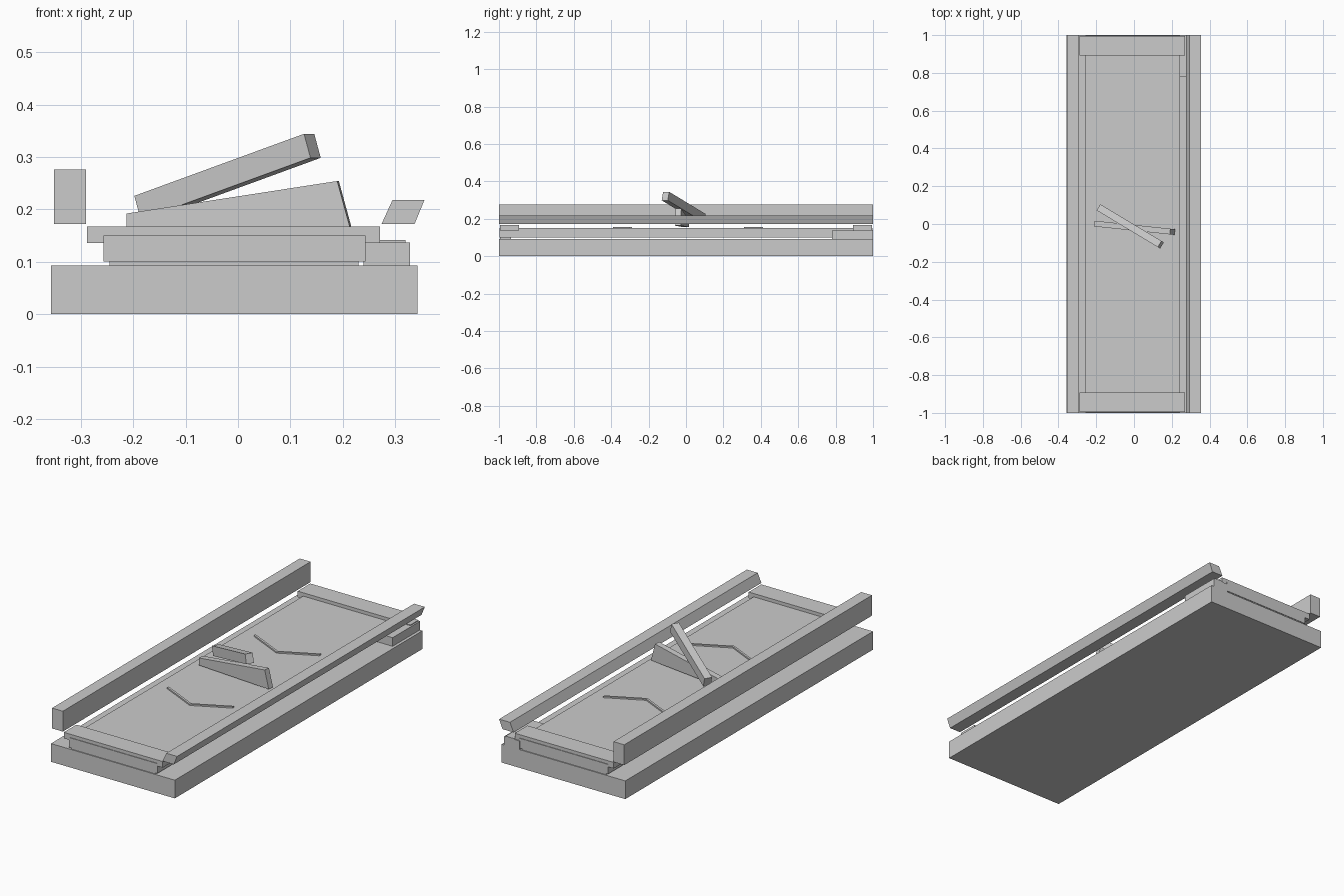
import bpy, bmesh
from math import radians
from mathutils import Matrix, Vector

if "Cube" in bpy.data.objects:
    bpy.data.objects.remove(bpy.data.objects["Cube"])


def prism(name, profile, depth, place):
    """Extrude a 2D profile symmetrically along local z, then place it."""
    bm = bmesh.new()
    low = [bm.verts.new(place @ Vector((u, v, -depth / 2))) for u, v in profile]
    top = [bm.verts.new(place @ Vector((u, v, depth / 2))) for u, v in profile]
    bm.faces.new(low[::-1])
    bm.faces.new(top)
    n = len(low)
    for i in range(n):
        j = (i + 1) % n
        bm.faces.new((low[i], low[j], top[j], top[i]))
    bmesh.ops.recalc_face_normals(bm, faces=bm.faces)
    mesh = bpy.data.meshes.new(name)
    bm.to_mesh(mesh)
    bm.free()
    ob = bpy.data.objects.new(name, mesh)
    bpy.context.collection.objects.link(ob)
    return ob


def box(name, x, y, z):
    """Box from (min, max) ranges."""
    prof = [(x[0], y[0]), (x[1], y[0]), (x[1], y[1]), (x[0], y[1])]
    return prism(name, prof, z[1] - z[0], Matrix.Translation((0, 0, sum(z) / 2)))


# turns an (x, z) profile upright so its depth runs along y
UPRIGHT = Matrix.Rotation(radians(90), 4, 'X')

# base and raised panel
box("base", (-0.357, 0.343), (-1, 1), (0, 0.093))
box("panel", (-0.257, 0.243), (-0.998, 0.998), (0.10, 0.15))

# end crossbars and the feet under the panel
for side, label in ((-1, "front"), (1, "back")):
    box(label + "_crossbar", (-0.288, 0.271), sorted((side * 0.893, side * 0.995)), (0.136, 0.167))
    box(label + "_foot", (-0.245, 0.23), sorted((side * 0.935, side * 0.995)), (0.093, 0.10))

# side rails: square on the left, slanted on the right
box("left_rail", (-0.351, -0.290), (-1, 1), (0.172, 0.276))
prism("right_rail", [(0.274, 0.172), (0.337, 0.172), (0.356, 0.218), (0.295, 0.218)], 2.0, UPRIGHT)

# block at the back right corner
box("corner_block", (0.24, 0.328), (0.78, 1), (0.093, 0.137))
box("corner_block_cap", (0.27, 0.32), (0.935, 1), (0.137, 0.141))

# V-shaped strips on the panel
w = 0.012
for y, label in ((-0.39, "front"), (0.31, "back")):
    vee = [(-0.19, y + 0.09), (0, y), (0.18, y + 0.09),
           (0.18, y + 0.09 + w), (0, y + w), (-0.19, y + 0.09 + w)]
    prism(label + "_chevron", vee, 0.008, Matrix.Translation((0, 0, 0.153)))

# wedge lying at the middle
prism("wedge", [(-0.212, 0.155), (0.217, 0.163), (0.192, 0.254), (-0.212, 0.192)], 0.03,
      Matrix.Translation((0, -0.02, 0)) @ Matrix.Rotation(radians(-6), 4, 'Z') @ UPRIGHT)

# tilted bar crossing over the wedge
tilt = (Matrix.Translation((-0.02, -0.0125, 0.262)) @ Matrix.Rotation(radians(-31), 4, 'Z')
        @ Matrix.Rotation(radians(-17.4), 4, 'Y'))
prism("tilted_bar", [(-0.198, -0.019), (0.198, -0.019), (0.198, 0.019), (-0.198, 0.019)], 0.048, tilt)
